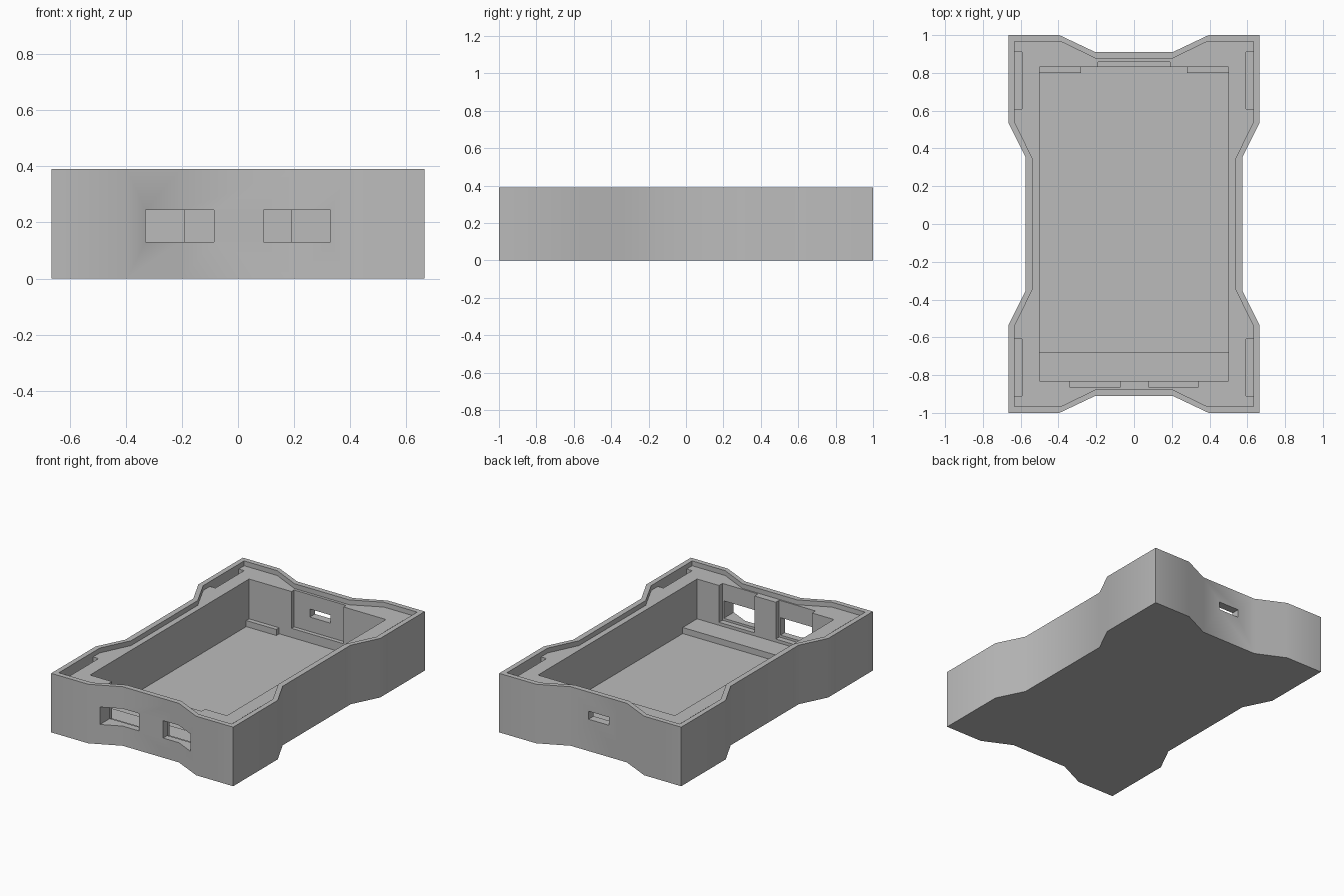
import bpy
import math

cube = bpy.data.objects.get("Cube")
if cube:
    bpy.data.objects.remove(cube, do_unlink=True)

HEIGHT, LEDGE, FLOOR, STEP, NOTCH = 0.39, 0.358, 0.055, 0.095, 0.115

grey = bpy.data.materials.new("plain_grey")
grey.use_nodes = True
GREY = (0.5, 0.5, 0.5, 1)
grey.diffuse_color = GREY
grey.node_tree.nodes["Principled BSDF"].inputs["Base Color"].default_value = GREY


def prism(name, outline, z0, z1):
    """Closed solid from a counter-clockwise outline."""
    n = len(outline)
    verts = [(x, y, z) for z in (z0, z1) for x, y in outline]
    faces = [list(range(n))[::-1], list(range(n, 2 * n))]
    faces += [[i, (i + 1) % n, (i + 1) % n + n, i + n] for i in range(n)]
    mesh = bpy.data.meshes.new(name)
    mesh.from_pydata(verts, [], faces)
    mesh.materials.append(grey)
    ob = bpy.data.objects.new(name, mesh)
    bpy.context.collection.objects.link(ob)
    return ob


def box(name, x0, x1, y0, y1, z0, z1):
    return prism(name, [(x0, y0), (x1, y0), (x1, y1), (x0, y1)], z0, z1)


def four_way(quarter):
    """Mirror a quarter outline into all four corners."""
    left = [(-x, y) for x, y in reversed(quarter)]
    half = quarter + left
    return half + [(-x, -y) for x, y in half]


def activate(ob):
    bpy.ops.object.select_all(action='DESELECT')
    ob.select_set(True)
    bpy.context.view_layer.objects.active = ob


def cut(target, cutter):
    cutter.hide_render = True
    mod = target.modifiers.new("cut", 'BOOLEAN')
    mod.operation = 'DIFFERENCE'
    mod.solver = 'EXACT'
    mod.object = cutter
    activate(target)
    bpy.ops.object.modifier_apply(modifier=mod.name)
    bpy.data.objects.remove(cutter, do_unlink=True)


# Waisted case body
outer = four_way([(0.575, 0.355), (0.665, 0.535), (0.665, 1), (0.395, 1), (0.205, 0.91)])
inner = four_way([(0.538, 0.348), (0.632, 0.54), (0.632, 0.967), (0.39, 0.967), (0.2, 0.875)])
case = prism("case_body", outer, 0, HEIGHT)

# Lid recess and main cavity
cut(case, prism("lid_recess", inner, LEDGE, 0.5))
cut(case, box("cavity", -0.5, 0.5, -0.83, 0.83, FLOOR, 0.45))

# Socket pockets in the front wall, with windows through them
for pocket, window in (((-0.34, -0.075), (-0.33, -0.085)),
                       ((0.08, 0.34), (0.09, 0.33))):
    cut(case, box("front_pocket", *pocket, -0.866, -0.8, NOTCH, 0.37))
    cut(case, box("front_window", *window, -1.1, -0.81, 0.13, 0.245))

# Pocket and slim window in the back wall
cut(case, box("back_pocket", -0.19, 0.19, 0.8, 0.857, NOTCH, 0.37))
cut(case, box("back_window", -0.075, 0.075, 0.81, 1.1, 0.21, 0.263))

# Clip slots along the sides of the ledge
for sx in (-1, 1):
    for sy in (-1, 1):
        xs = sorted((sx * 0.592, sx * 0.632))
        ys = sorted((sy * 0.61, sy * 0.91))
        cut(case, box("clip_slot", *xs, *ys, 0.28, 0.37))

activate(case)
bpy.ops.object.shade_smooth_by_angle(angle=math.radians(30))

# Supports on the cavity floor, sunk slightly into floor and walls
box("front_step", -0.505, 0.505, -0.835, -0.68, FLOOR - 0.01, STEP)
box("back_block_right", -0.505, -0.28, 0.8, 0.835, FLOOR - 0.01, STEP)
box("back_block_left", 0.28, 0.505, 0.8, 0.835, FLOOR - 0.01, STEP)
